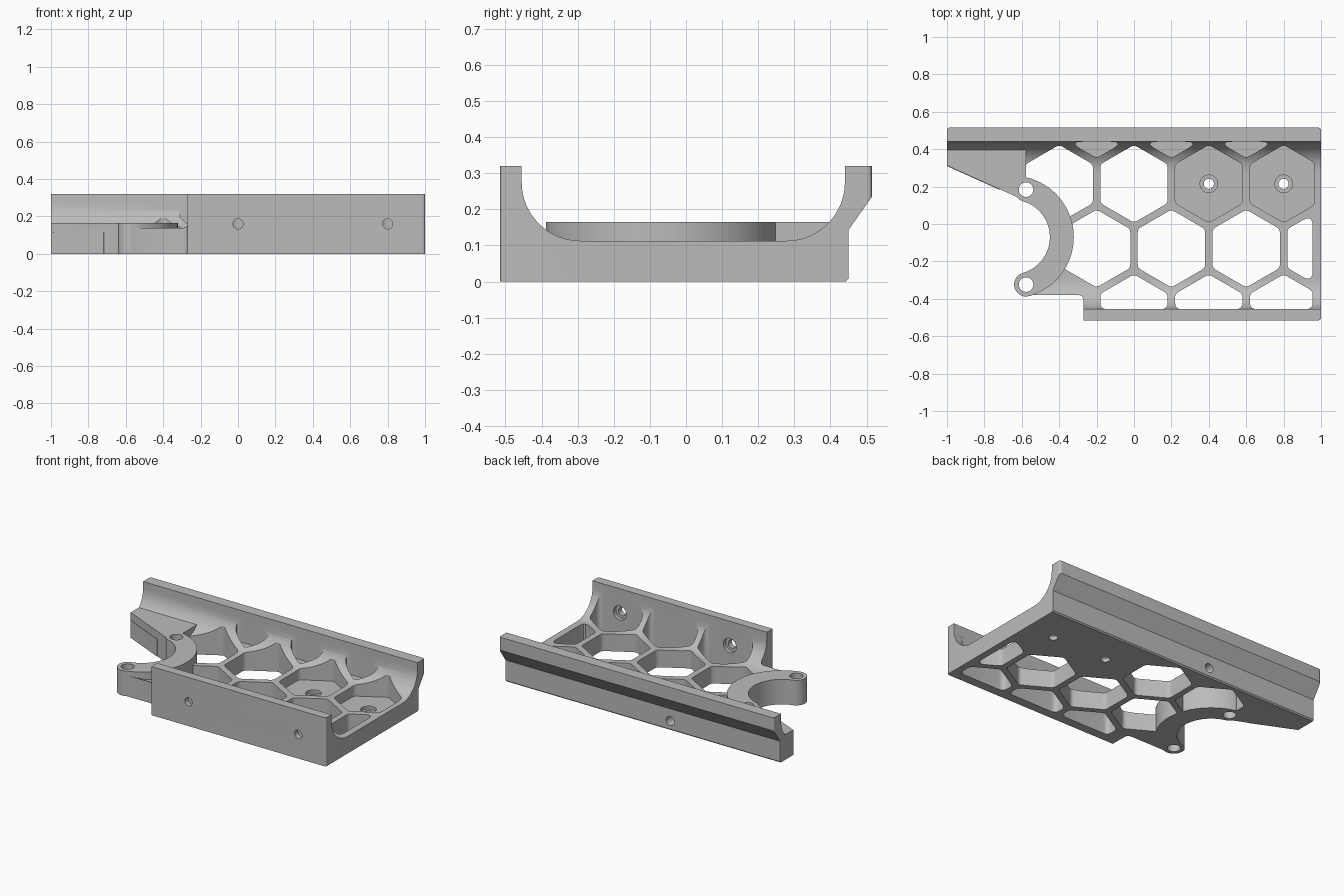
import bpy, bmesh, math
from mathutils import Vector

if "Cube" in bpy.data.objects:
    bpy.data.objects.remove(bpy.data.objects["Cube"], do_unlink=True)

grey = bpy.data.materials.new("machined grey")
grey.use_nodes = True
COLOUR = (0.5, 0.5, 0.5, 1)
grey.diffuse_color = COLOUR
grey.node_tree.nodes["Principled BSDF"].inputs["Base Color"].default_value = COLOUR


def arc(cx, cy, r, a0, a1, n=16):
    steps = [math.radians(a0 + (a1 - a0) * i / n) for i in range(n + 1)]
    return [(cx + r * math.cos(a), cy + r * math.sin(a)) for a in steps]


def prism(name, outline, lo, hi, axis="z"):
    """Extrude a closed 2D outline along one axis."""
    place = {"x": lambda p, h: (h, p[0], p[1]),
             "y": lambda p, h: (p[0], h, p[1]),
             "z": lambda p, h: (p[0], p[1], h)}[axis]
    bm = bmesh.new()
    low = [bm.verts.new(place(p, lo)) for p in outline]
    high = [bm.verts.new(place(p, hi)) for p in outline]
    bm.faces.new(low)
    bm.faces.new(high)
    for i in range(len(low)):
        j = (i + 1) % len(low)
        bm.faces.new((low[i], low[j], high[j], high[i]))
    bmesh.ops.recalc_face_normals(bm, faces=bm.faces)
    mesh = bpy.data.meshes.new(name)
    bm.to_mesh(mesh)
    bm.free()
    mesh.materials.append(grey)
    ob = bpy.data.objects.new(name, mesh)
    bpy.context.collection.objects.link(ob)
    return ob


def rod(a, b, r, lo, hi, axis="z"):
    return prism("rod", arc(a, b, r, 0, 360, 32)[:-1], lo, hi, axis)


def rounded(points, r, n=5):
    """Replace every corner of a polygon by a smooth curve."""
    out = []
    pts = [Vector(p) for p in points]
    for i, p in enumerate(pts):
        a, b = pts[i - 1] - p, pts[(i + 1) % len(pts)] - p
        half = a.angle(b) / 2
        t = min(r / math.tan(half), a.length * 0.45, b.length * 0.45)
        s, e = p + a.normalized() * t, p + b.normalized() * t
        for k in range(n + 1):
            u = k / n
            out.append(tuple(s * (1 - u) ** 2 + p * 2 * u * (1 - u) + e * u * u))
    return out


def clip(points, axis, limit, sign):
    """Keep the part of a polygon where sign * coordinate <= sign * limit."""
    out = []
    for i, q in enumerate(points):
        p = points[i - 1]
        dp, dq = sign * (p[axis] - limit), sign * (q[axis] - limit)
        if dp * dq < 0:
            t = dp / (dp - dq)
            out.append((p[0] + (q[0] - p[0]) * t, p[1] + (q[1] - p[1]) * t))
        if dq <= 0:
            out.append(q)
    return out


def combine(target, other, operation):
    mod = target.modifiers.new("join", "BOOLEAN")
    mod.operation, mod.solver, mod.object = operation, "EXACT", other
    bpy.context.view_layer.objects.active = target
    bpy.ops.object.modifier_apply(modifier=mod.name)
    bpy.data.objects.remove(other, do_unlink=True)


# Cradle: one channel section swept along x, with softened end corners
section = ([(-0.515, 0), (-0.515, 0.32), (-0.455, 0.32)]
           + arc(-0.293, 0.275, 0.162, 180, 270)
           + arc(0.278, 0.275, 0.162, 270, 360)
           + [(0.44, 0.32), (0.515, 0.32), (0.515, 0.235),
              (0.45, 0.143), (0.45, 0.008), (0.442, 0)])
cradle = prism("cradle", section, -1, 1, "x")
box = [(-1, -0.515), (1, -0.515), (1, 0.515), (-1, 0.515)]
combine(cradle, prism("ends", rounded(box, 0.015), -0.1, 0.5), "INTERSECT")

# Honeycomb windows and recesses, clipped by the walls and the end rim
PITCH, ROW, CELL = 0.4, 0.346, 0.208
BACK_ROW = 0.561
cells = [(0, (-0.2, 0.2, 0.6), 0.112), (1, (-0.4, 0), -0.1), (1, (0.4, 0.8), 0.045),
         (2, (-0.2, 0.2, 0.6, 1.0), -0.1), (3, (0, 0.4, 0.8), -0.1)]
for row, centres, floor in cells:
    y = BACK_ROW - row * ROW
    for x in centres:
        hexagon = arc(x, y, CELL, 30, 390, 6)[:-1]
        hexagon = clip(hexagon, 0, 0.965 if row == 1 else 0.955, 1)
        hexagon = clip(hexagon, 1, 0.44, 1)
        hexagon = clip(hexagon, 1, -0.455, -1)
        combine(cradle, prism("cell", rounded(hexagon, 0.035), floor, 0.5), "DIFFERENCE")

# Cut the front left corner away
RX, RY, MID, HALF = -0.65, -0.07, 0.264, 0.064
corner = [(-1.3, -0.8), (-0.27, -0.8), (-0.27, -0.38), (-1.3, -0.38)]
combine(cradle, prism("corner", rounded(corner, 0.03), -0.1, 0.5), "DIFFERENCE")
side = [(-1.2, -0.6), (-0.58, -0.6), (-0.58, 0.12), (-1.2, 0.4)]
combine(cradle, prism("side", side, -0.1, 0.5), "DIFFERENCE")
combine(cradle, rod(RX, RY, MID, -0.1, 0.5), "DIFFERENCE")

# Raised flange beside the back wall
flange = [(-1, 0.312), (-0.6, 0.133), (-0.577, 0.2), (-0.577, 0.42), (-1, 0.42)]
combine(cradle, prism("flange", flange, 0, 0.165), "UNION")

# Curved arm with rounded tips
SWEEP = 74
tip = math.radians(SWEEP)
tx, dy = RX + MID * math.cos(tip), MID * math.sin(tip)
arm = (arc(RX, RY, MID + HALF, -SWEEP, SWEEP, 40)
       + arc(tx, RY + dy, HALF, SWEEP, SWEEP + 180, 14)[1:-1]
       + arc(RX, RY, MID - HALF, SWEEP, -SWEEP, 40)
       + arc(tx, RY - dy, HALF, 180 - SWEEP, 360 - SWEEP, 14)[1:-1])
combine(cradle, prism("arm", arm, 0, 0.165), "UNION")

# Drilled holes: arm tips, recess floors, front wall, back face
for s in (-1, 1):
    combine(cradle, rod(tx, RY + s * dy, 0.039, -0.1, 0.5), "DIFFERENCE")
for x in (0.4, 0.8):
    combine(cradle, rod(x, BACK_ROW - ROW, 0.027, -0.1, 0.1), "DIFFERENCE")
    combine(cradle, rod(x, BACK_ROW - ROW, 0.047, 0.025, 0.1), "DIFFERENCE")
for x in (0, 0.8):
    combine(cradle, rod(x, 0.16, 0.027, -0.6, -0.4, "y"), "DIFFERENCE")
    combine(cradle, rod(x, 0.16, 0.047, -0.48, -0.4, "y"), "DIFFERENCE")
combine(cradle, rod(-0.2, 0.062, 0.03, 0.34, 0.6, "y"), "DIFFERENCE")

# Smooth curved walls, sharp machined edges
bpy.ops.object.select_all(action="DESELECT")
cradle.select_set(True)
bpy.context.view_layer.objects.active = cradle
bpy.ops.object.shade_smooth_by_angle(angle=math.radians(30))
